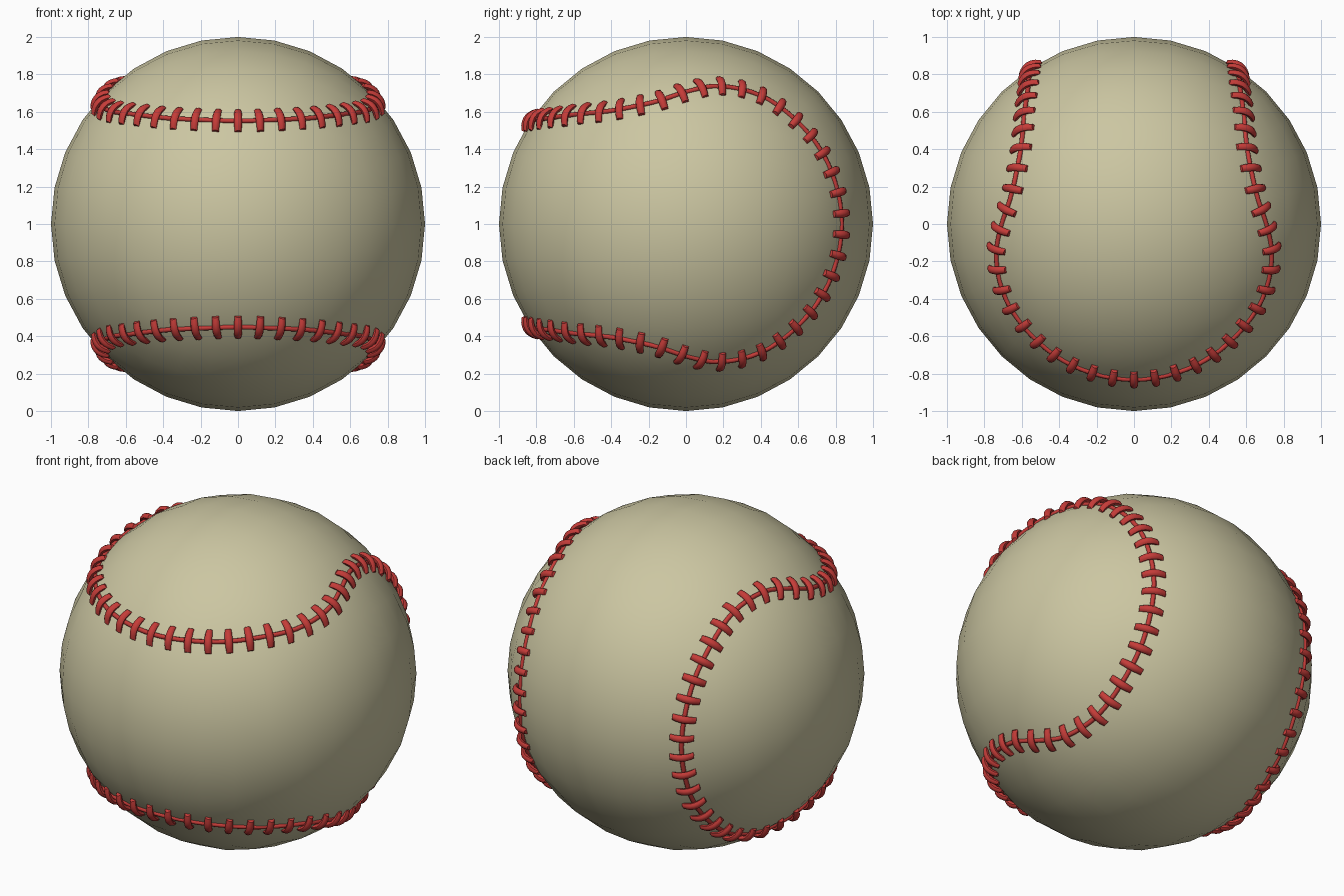
import bpy, bmesh, math
from mathutils import Vector

if "Cube" in bpy.data.objects:
    bpy.data.objects.remove(bpy.data.objects["Cube"])

CENTRE = Vector((0, 0, 1))


def material(name, rgb):
    m = bpy.data.materials.new(name)
    m.diffuse_color = (*rgb, 1)
    m.use_nodes = True
    m.node_tree.nodes["Principled BSDF"].inputs["Base Color"].default_value = m.diffuse_color
    return m


def add_mesh(name, bm, mat):
    bmesh.ops.recalc_face_normals(bm, faces=bm.faces[:])
    me = bpy.data.meshes.new(name)
    bm.to_mesh(me)
    bm.free()
    ob = bpy.data.objects.new(name, me)
    bpy.context.collection.objects.link(ob)
    me.materials.append(mat)
    for p in me.polygons:
        p.use_smooth = True
    return ob


leather = material("leather", (0.60, 0.565, 0.36))
thread = material("red_thread", (0.56, 0.045, 0.04))

# Ball: subdivided cube pushed out to a sphere
bm = bmesh.new()
bmesh.ops.create_cube(bm, size=2)
for _ in range(3):
    bmesh.ops.subdivide_edges(bm, edges=bm.edges[:], cuts=1, use_grid_fill=True)
for v in bm.verts:
    # even angular spacing across each cube face
    v.co = Vector([math.tan(c * math.pi / 4) for c in v.co]).normalized() + CENTRE
add_mesh("ball", bm, leather)

# Seam path: one eighth, then the symmetries of the two-panel cover
eighth = [(0, -.83, .55), (.2, -.80, .555), (.4, -.715, .567), (.58, -.55, .585),
          (.69, -.38, .605), (.735, -.17, .65), (.705, 0, .705)]
quarter = eighth + [(z, -y, x) for x, y, z in eighth[-2::-1]]
half = quarter + [(x, y, -z) for x, y, z in quarter[-2::-1]]
loop = half + [(-x, y, z) for x, y, z in half[-2:0:-1]]
keys = [Vector(p).normalized() for p in loop]

# Smooth spline through the keys, kept on the sphere
dense = []
n = len(keys)
for i in range(n):
    a, b, c, d = (keys[(i + k) % n] for k in (-1, 0, 1, 2))
    for s in range(24):
        t = s / 24
        p = 0.5 * (2 * b + (c - a) * t + (2 * a - 5 * b + 4 * c - d) * t * t
                   + (3 * b - a - 3 * c + d) * t ** 3)
        dense.append(p.normalized())


def resample(count):
    closed = dense + [dense[0]]
    dist = [0]
    for p, q in zip(closed, closed[1:]):
        dist.append(dist[-1] + (q - p).length)
    out, j = [], 0
    for k in range(count):
        target = dist[-1] * k / count
        while dist[j + 1] < target:
            j += 1
        f = (target - dist[j]) / (dist[j + 1] - dist[j])
        p = closed[j].lerp(closed[j + 1], f).normalized()
        out.append((p, (closed[j + 1] - closed[j]).normalized()))
    return out


def tube(bm, rings, closed=False):
    vs = [[bm.verts.new(p) for p in r] for r in rings]
    k = len(vs[0])
    for i in range(len(vs) if closed else len(vs) - 1):
        a, b = vs[i], vs[(i + 1) % len(vs)]
        for j in range(k):
            bm.faces.new((a[j], a[(j + 1) % k], b[(j + 1) % k], b[j]))
    if not closed:
        bm.faces.new(vs[0])
        bm.faces.new(vs[-1])


def ring(centre, u, v, ru, rv, sides=8):
    return [centre + u * ru * math.cos(2 * math.pi * k / sides)
            + v * rv * math.sin(2 * math.pi * k / sides) for k in range(sides)]


# Seam cord
bm = bmesh.new()
tube(bm, [ring(CENTRE + p * 0.998, p, p.cross(t), .013, .013) for p, t in resample(180)], True)
add_mesh("seam_cord", bm, thread)

# Stitches: short bowed pads across the seam
bm = bmesh.new()
for p, t in resample(90):
    side = p.cross(t).normalized()
    rings = []
    for k in range(7):
        s = k / 3 - 1
        up = (p + side * 0.068 * s).normalized()
        c = CENTRE + up * (0.994 + 0.027 * (1 - s * s))
        rings.append(ring(c, t, up, 0.022 - 0.004 * s * s, 0.018))
    tube(bm, rings)
stitches = add_mesh("stitches", bm, thread)
bpy.context.view_layer.objects.active = stitches
stitches.select_set(True)
bpy.ops.object.shade_smooth_by_angle(angle=math.radians(50))
